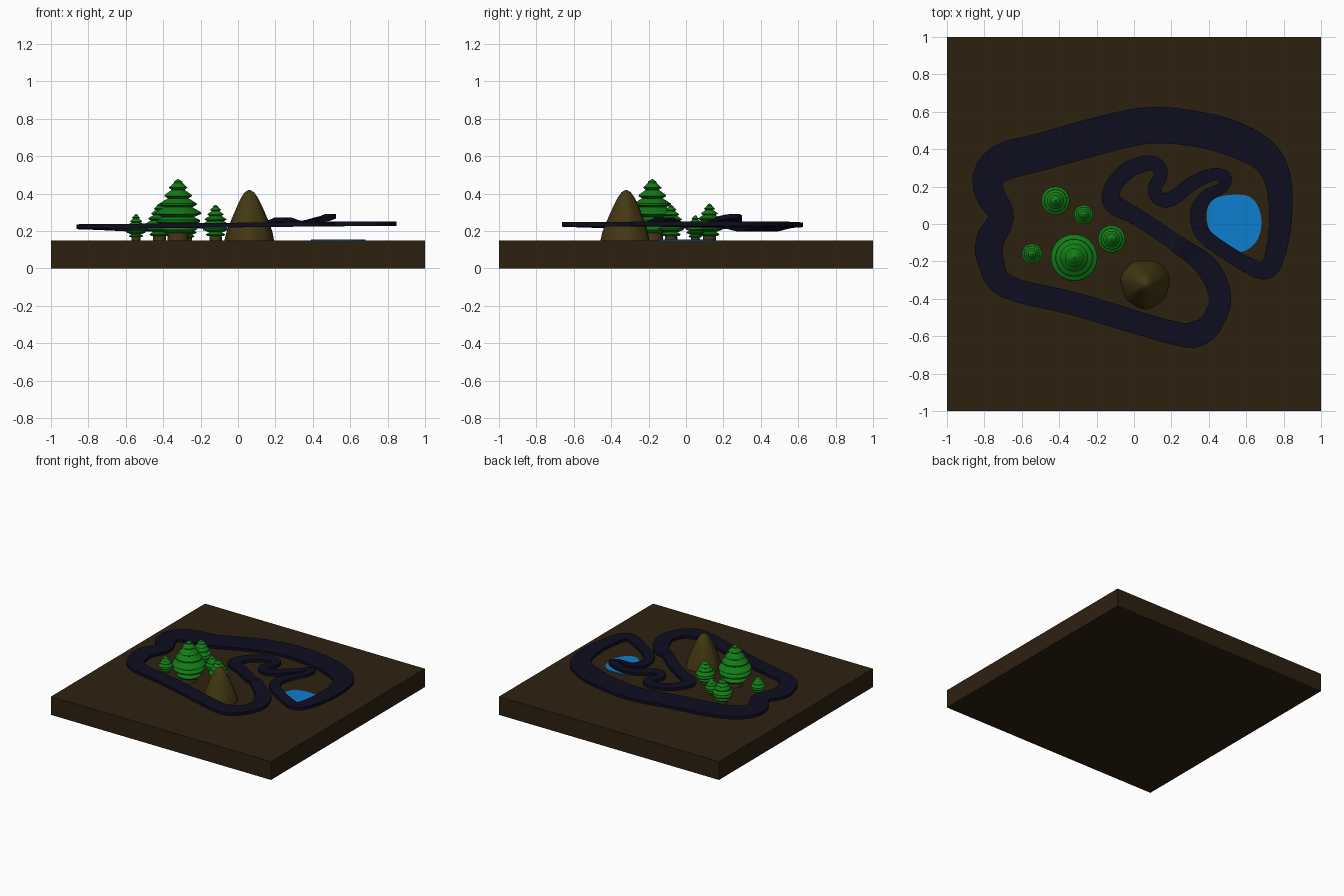
import bpy, math
from mathutils import Vector

if "Cube" in bpy.data.objects:
    bpy.data.objects.remove(bpy.data.objects["Cube"], do_unlink=True)


def material(name, colour):
    mat = bpy.data.materials.new(name)
    mat.use_nodes = True
    mat.diffuse_color = (*colour, 1)
    mat.node_tree.nodes["Principled BSDF"].inputs["Base Color"].default_value = (*colour, 1)
    return mat


soil = material("dark soil", (0.027, 0.015, 0.005))
asphalt = material("navy asphalt", (0.004, 0.004, 0.014))
leaf = material("pine green", (0.006, 0.2, 0.008))
bark = material("bark brown", (0.06, 0.036, 0.009))
stone = material("olive rock", (0.058, 0.04, 0.006))
water = material("lake blue", (0.004, 0.21, 0.62))


def mesh_object(name, verts, faces, mat, smooth=None):
    mesh = bpy.data.meshes.new(name)
    mesh.from_pydata(verts, [], faces)
    mesh.materials.append(mat)
    obj = bpy.data.objects.new(name, mesh)
    bpy.context.collection.objects.link(obj)
    if smooth:
        bpy.ops.object.select_all(action="DESELECT")
        obj.select_set(True)
        bpy.context.view_layer.objects.active = obj
        bpy.ops.object.shade_smooth_by_angle(angle=math.radians(smooth))
    return obj


def lathe(name, profile, centre, mat, sides=28, scale=1, wobble=None, smooth=30):
    """Revolve (radius, height) pairs, closed at both ends."""
    verts, faces = [], []
    for r, h in profile:
        for i in range(sides):
            a = math.tau * i / sides
            k = scale * r * (wobble(a, h) if wobble else 1)
            verts.append((centre[0] + k * math.cos(a), centre[1] + k * math.sin(a), GROUND + scale * h))
    for j in range(len(profile) - 1):
        for i in range(sides):
            a, b = j * sides + i, j * sides + (i + 1) % sides
            faces.append((a, b, b + sides, a + sides))
    last = (len(profile) - 1) * sides
    faces += [tuple(reversed(range(sides))), tuple(range(last, last + sides))]
    return mesh_object(name, verts, faces, mat, smooth)


def closed_spline(points, steps):
    """Smooth closed curve through points of any dimension."""
    n, out = len(points), []
    for i in range(n):
        p, q, r, s = (Vector(points[(i + k) % n]) for k in (-1, 0, 1, 2))
        for j in range(steps):
            t = j / steps
            out.append(q + (r - p) * t / 2 + (p * 2 - q * 5 + r * 4 - s) * t * t / 2
                       + (q * 3 - p - r * 3 + s) * t ** 3 / 2)
    return out


# Ground slab
GROUND = 0.15
bpy.ops.mesh.primitive_cube_add(size=1, location=(0, 0, GROUND / 2))
slab = bpy.context.object
slab.name = "ground_slab"
slab.scale = (2, 2, GROUND)
slab.data.materials.append(soil)

# Race track: centreline x, y and half width
route = [
    (-.5, .385, .1), (-.69, .335, .1), (-.775, .26, .085), (-.77, .16, .078),
    (-.71, .04, .068), (-.77, -.09, .075), (-.765, -.2, .07), (-.68, -.335, .062),
    (-.3, -.432, .062), (.2, -.58, .062), (.34, -.585, .07), (.42, -.52, .06),
    (.46, -.39, .06), (.39, -.23, .06), (.22, -.1, .045), (.02, .035, .045),
    (-.11, .11, .052), (-.11, .2, .045), (-.02, .295, .045), (.1, .325, .04),
    (.145, .27, .036), (.11, .19, .036), (.135, .135, .036), (.2, .135, .04),
    (.31, .215, .038), (.42, .265, .034), (.49, .25, .032), (.47, .195, .03),
    (.39, .15, .035), (.345, .08, .04), (.345, .0, .04), (.4, -.085, .04),
    (.6, -.215, .042), (.71, -.245, .05), (.76, -.14, .055), (.785, .06, .062),
    (.765, .25, .072), (.69, .37, .085), (.52, .46, .095), (.32, .51, .095),
    (.1, .528, .097), (-.12, .49, .1),
]


def lift(x, y):
    """Gentle slope with two crests and one dip."""
    def hump(cx, cy, size):
        return math.exp(-((x - cx) ** 2 + (y - cy) ** 2) / size ** 2)
    return (0.244 + 0.01 * x + 0.03 * hump(.25, -.1, .07)
            + 0.042 * hump(.49, .25, .1) - 0.018 * hump(-.5, .38, .22))


path = closed_spline(route, 5)
count, thick = len(path), 0.024
verts, faces = [], []
for i, p in enumerate(path):
    along = (path[(i + 1) % count] - path[i - 1]).to_2d().normalized()
    side = Vector((-along.y, along.x)) * p.z
    z = lift(p.x, p.y)
    for sign, drop in ((1, 0), (-1, 0), (-1, thick), (1, thick)):
        verts.append((p.x + sign * side.x, p.y + sign * side.y, z - drop))
    a, b = 4 * i, 4 * ((i + 1) % count)
    for k in range(4):
        m = (k + 1) % 4
        faces.append((a + k, a + m, b + m, b + k))
mesh_object("race_track", verts, faces, asphalt, 30)

# Lake
shore = closed_spline([(.39, .04), (.405, .11), (.47, .15), (.6, .153), (.66, .1), (.682, 0),
                       (.65, -.1), (.57, -.15), (.5, -.11), (.41, -.04)], 4)
n = len(shore)
rim = [(p.x, p.y, GROUND + h) for h in (0, 0.004) for p in shore]
sides = [(i, i + n, (i + 1) % n + n, (i + 1) % n) for i in range(n)]
mesh_object("lake", rim, sides + [tuple(range(n)), tuple(reversed(range(n, 2 * n)))], water)

# Rocky hill
hill = [(.13, 0), (.122, .04), (.105, .09), (.087, .135), (.066, .185), (.044, .23), (.024, .258), (.006, .268)]
lathe("rocky_hill", hill, (.06, -.32), stone, 32,
      wobble=lambda a, h: 1 + .035 * math.sin(3 * a + 9 * h) + .02 * math.sin(7 * a), smooth=60)

# Pine trees: x, y and scale
foliage = [(.03, .05), (.075, .04), (.09, .055), (.06, .075), (.115, .095), (.118, .108), (.085, .125),
           (.125, .142), (.12, .152), (.075, .178), (.1, .19), (.098, .198), (.055, .225),
           (.075, .237), (.07, .245), (.035, .27), (.05, .282), (.022, .308), (.022, .314), (.003, .328)]
trunk = [(.058, 0), (.056, .08)]
for i, (x, y, size) in enumerate([(-.32, -.18, 1), (-.42, .125, .6), (-.27, .05, .41),
                                  (-.12, -.08, .58), (-.545, -.16, .43)], 1):
    lathe(f"pine_trunk_{i}", trunk, (x, y), bark, 16, size)
    lathe(f"pine_foliage_{i}", foliage, (x, y), leaf, 28, size)
